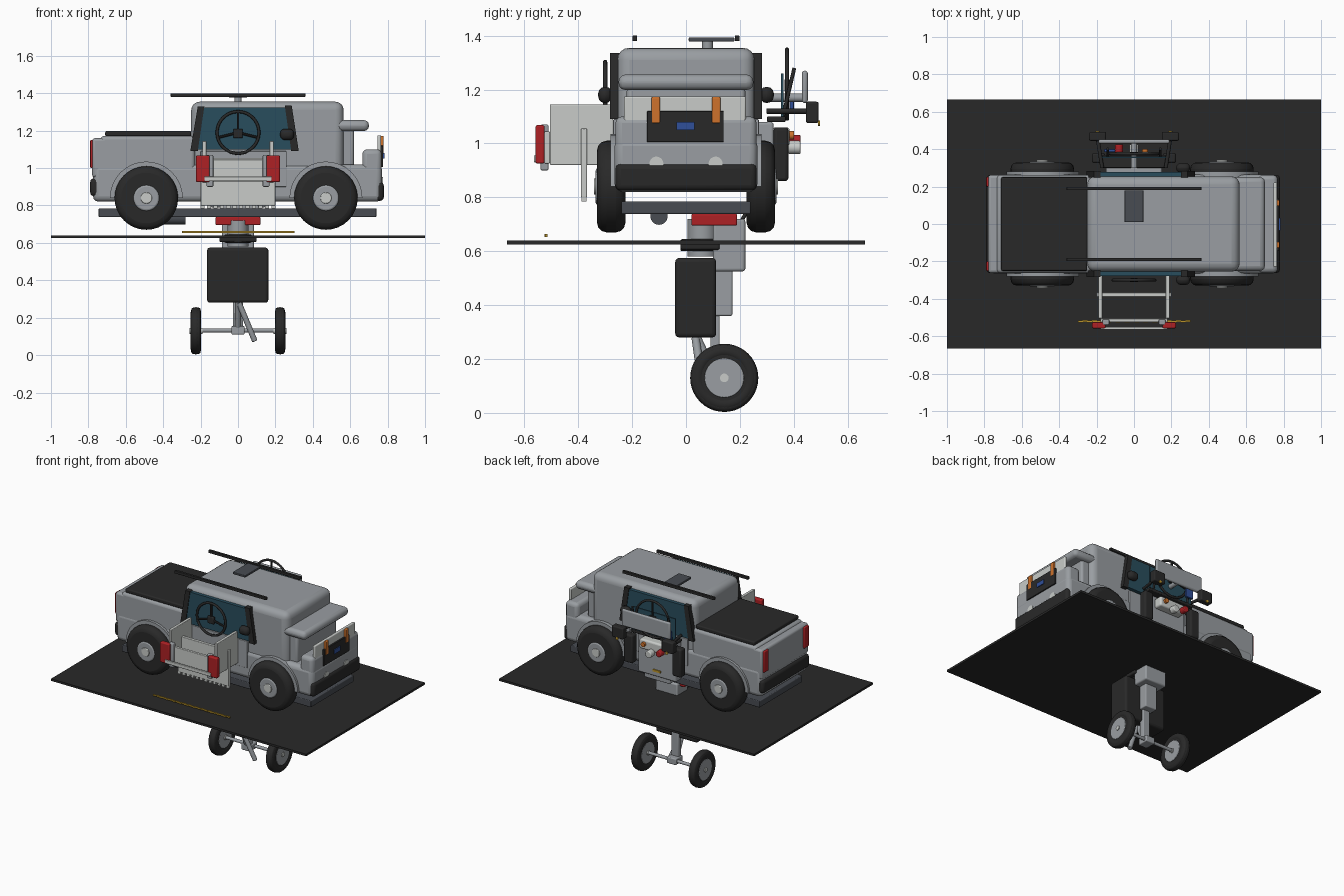
import bpy, bmesh, math
from mathutils import Vector, Matrix

if "Cube" in bpy.data.objects:
    bpy.data.objects.remove(bpy.data.objects["Cube"])


def material(name, r, g, b):
    m = bpy.data.materials.new(name)
    m.use_nodes = True
    m.diffuse_color = (r, g, b, 1)
    m.node_tree.nodes["Principled BSDF"].inputs["Base Color"].default_value = (r, g, b, 1)
    return m


GREY = material("body grey", .32, .34, .36)
DARK = material("near black", .022, .022, .022)
STEEL = material("dark steel", .065, .072, .085)
WHITE = material("pale white", .58, .6, .58)
RED = material("red", .42, .015, .018)
TEAL = material("teal glass", .022, .075, .11)
ORANGE = material("orange", .62, .17, .025)
BLUE = material("blue", .03, .08, .32)
YELLOW = material("yellow", .5, .3, .025)


def finish(name, bm, mat, bevel=0, segments=3):
    mesh = bpy.data.meshes.new(name)
    bm.to_mesh(mesh)
    bm.free()
    ob = bpy.data.objects.new(name, mesh)
    bpy.context.scene.collection.objects.link(ob)
    mesh.materials.append(mat)
    if bevel:
        mod = ob.modifiers.new("rounded edges", "BEVEL")
        mod.width, mod.segments = bevel, segments
        mod.limit_method = "ANGLE"
    bpy.ops.object.select_all(action="DESELECT")
    ob.select_set(True)
    bpy.context.view_layer.objects.active = ob
    bpy.ops.object.shade_smooth_by_angle(angle=math.radians(35))
    return ob


def box(name, mat, x, y, z, bevel=0, segments=3):
    """Box from three (low, high) ranges."""
    bm = bmesh.new()
    bmesh.ops.create_cube(bm, size=1)
    for v in bm.verts:
        v.co = Vector([(a + b) / 2 + c * (b - a) for (a, b), c in zip((x, y, z), v.co)])
    return finish(name, bm, mat, bevel, segments)


def rod(name, mat, start, end, r, bevel=0, sides=32, cut=None):
    a, b = Vector(start), Vector(end)
    bm = bmesh.new()
    bmesh.ops.create_cone(bm, cap_ends=True, segments=sides, radius1=r, radius2=r, depth=(b - a).length)
    turn = (b - a).to_track_quat("Z", "Y").to_matrix().to_4x4()
    bm.transform(Matrix.Translation((a + b) / 2) @ turn)
    if cut is not None:
        bmesh.ops.bisect_plane(bm, geom=bm.verts[:] + bm.edges[:] + bm.faces[:],
                               plane_co=(0, 0, cut), plane_no=(0, 0, 1), clear_inner=True)
    return finish(name, bm, mat, bevel)


def ring(name, mat, centre, radius, tube, axis="Y"):
    """Ring facing along the given axis."""
    bpy.ops.mesh.primitive_torus_add(location=centre, major_radius=radius, minor_radius=tube,
                                     major_segments=40, minor_segments=12)
    ob = bpy.context.object
    ob.name = name
    ob.rotation_euler = (math.pi / 2, 0, 0) if axis == "Y" else (0, math.pi / 2, 0)
    ob.data.materials.append(mat)
    bpy.ops.object.shade_smooth()


def panel(name, mat, points, y, thick):
    """Flat x-z outline given thickness along y."""
    bm = bmesh.new()
    face = bm.faces.new([bm.verts.new((x, y - thick / 2, z)) for x, z in points])
    out = bmesh.ops.extrude_face_region(bm, geom=[face])["geom"]
    bmesh.ops.translate(bm, vec=(0, thick, 0), verts=[v for v in out if isinstance(v, bmesh.types.BMVert)])
    bmesh.ops.recalc_face_normals(bm, faces=bm.faces)
    return finish(name, bm, mat)


# Base plate and vehicle shell
box("base_plate", DARK, (-1, 1), (-.665, .665), (.625, .64))
box("chassis", STEEL, (-.745, .74), (-.24, .24), (.738, .785), .005)
box("lower_body", GREY, (-.775, .77), (-.265, .265), (.82, 1.02), .03)
box("rear_bed", GREY, (-.735, -.23), (-.262, .262), (.85, 1.172), .02)
box("rear_wall", GREY, (-.78, -.7), (-.262, .262), (.95, 1.16), .015)
box("bed_cover", DARK, (-.71, -.25), (-.25, .25), (1.17, 1.198), .008)
box("cab", GREY, (-.25, .565), (-.255, .255), (.84, 1.355), .045, 4)
box("front_cowl", GREY, (.5, .70), (-.25, .25), (1.198, 1.256), .026)
box("cowl_post", GREY, (.54, .62), (-.22, .22), (.98, 1.21), .015)
box("front_wall", GREY, (.665, .768), (-.262, .262), (.9, 1.1), .025)
box("front_bumper", DARK, (.72, .78), (-.262, .262), (.825, .925), .02)
box("rear_bumper", DARK, (-.79, -.73), (-.262, .262), (.85, .945), .02)

# Front fittings
box("grille", DARK, (.76, .776), (-.145, .14), (1.005, 1.12), .003)
box("front_badge", BLUE, (.775, .782), (-.035, .032), (1.05, 1.08))
box("headlight_panel", WHITE, (.745, .765), (-.23, .222), (1.075, 1.175), .006)
for s in (-1, 1):
    box("orange_lamp", ORANGE, (.76, .778), (s * .112 - .016, s * .112 + .016), (1.075, 1.172), .005)
    rod("bumper_lamp", WHITE, (.75, s * .11, .925), (.774, s * .11, .925), .026)
    box("tail_lamp", RED, (-.79, -.772), (s * .225 - .026, s * .225 + .026), (1.0, 1.15), .006)
    # Roof rails, windows, pillars and mirrors
    box("roof_rail", DARK, (-.36, .36), (s * .19 - .009, s * .19 + .009), (1.38, 1.4), .003)
    panel("side_window", TEAL, [(-.24, 1.1), (.3, 1.1), (.26, 1.325), (-.19, 1.325)], s * .266, .024)
    panel("rear_pillar", DARK, [(-.255, 1.09), (-.215, 1.09), (-.18, 1.33), (-.215, 1.33)], s * .265, .035)
    panel("front_pillar", DARK, [(.285, 1.09), (.325, 1.09), (.287, 1.335), (.25, 1.335)], s * .265, .035)
    box("door_panel", GREY, (-.2, .26), (s * .262 - .008, s * .262 + .008), (.9, 1.09), .003)
    box("mirror", DARK, (.225, .3), (s * .3 - .026, s * .3 + .026), (1.15, 1.21), .025)
    # Road wheels
    for x in (-.49, .47):
        rod("fender", GREY, (x, s * .2, .84), (x, s * .28, .84), .195, .01, cut=.84)
        rod("tyre", DARK, (x, s * .225, .84), (x, s * .33, .84), .17, .035)
        rod("rim", GREY, (x, s * .3, .84), (x, s * .335, .84), .07, .01)
        rod("hub", WHITE, (x, s * .33, .84), (x, s * .342, .84), .03, .004)

box("roof_hatch", STEEL, (-.05, .05), (.01, .18), (1.378, 1.393), .004)
rod("roof_hatch_post", GREY, (0, .08, 1.35), (0, .08, 1.385), .02)

# Open cargo frame on the front side
for s in (-1, 1):
    box("cargo_side", WHITE, (s * .18 - .011, s * .18 + .011), (-.505, -.27), (.92, 1.145), .004)
    box("cargo_lamp", RED, (s * .188 - .036, s * .188 + .036), (-.558, -.525), (.925, 1.068), .007)
    box("lamp_bracket", GREY, (s * .15 - .018, s * .15 + .018), (-.54, -.51), (.9, 1.07), .006)
box("cargo_tailgate", WHITE, (-.18, .18), (-.525, -.505), (.925, 1.045), .004)
box("cargo_cross_bar", WHITE, (-.18, .18), (-.565, -.55), (.93, .955), .004)
box("cargo_flap", WHITE, (-.2, .2), (-.39, -.367), (.8, 1.055), .004)
for i in range(12):
    x = -.19 + i * .0345
    box("flap_tooth", WHITE, (x - .011, x + .011), (-.388, -.369), (.785, .803))

# Steering rings
for y, z, r in ((-.3, 1.19, .112), (.375, 1.22, .128)):
    ring("steering_ring", DARK, (0, y, z), r, .008)
    box("steering_hub", DARK, (-.025, .025), (y - .01, y + .01), (z - .03, z + .02), .006)
    for dx, dz in ((-1, -.25), (1, -.25), (0, 1)):
        rod("steering_spoke", DARK, (0, y, z), (dx * r * .95, y, z + dz * r * .95), .007, sides=10)

# Yellow chain on the plate
for i in range(24):
    x = -.3 + i * .025
    box("chain_link", YELLOW, (x, x + .026), (-.526 + i % 2 * .003, -.517 + i % 2 * .003), (.653, .663))

# Equipment on the back side
box("console", GREY, (-.15, .15), (.26, .325), (.79, 1.08), .01)
box("console_face", WHITE, (-.1, .1), (.32, .385), (.99, 1.06), .012)
box("console_step", GREY, (-.09, .11), (.24, .31), (.755, .8), .006)
box("glass_screen", TEAL, (-.17, .17), (.352, .362), (1.09, 1.26))
box("screen_support", DARK, (-.18, .18), (.3, .37), (1.08, 1.1), .005)
box("display_panel", GREY, (-.19, .19), (.43, .452), (1.15, 1.27), .01)
rod("display_arm", GREY, (0, .3, 1.17), (0, .435, 1.17), .016)
box("blue_switch", BLUE, (-.16, -.1), (.385, .4), (1.12, 1.18), .004)
rod("red_valve", RED, (-.08, .38, 1.01), (-.08, .425, 1.01), .022, .005)
rod("orange_valve", ORANGE, (.06, .38, 1.03), (.06, .4, 1.03), .016)
rod("white_valve", WHITE, (0, .38, .985), (0, .425, .985), .025, .006)
box("yellow_tag", YELLOW, (-.03, .03), (.325, .332), (.825, .84))
for s in (-1, 1):
    box("equipment_case", DARK, (s * .19 - .035, s * .19 + .035), (.325, .38), (.86, 1.06), .012)
    box("lamp_housing", DARK, (s * .195 - .045, s * .195 + .045), (.445, .492), (1.075, 1.155), .008)
    rod("lamp_bulb", YELLOW, (s * .195, .49, 1.075), (s * .195, .497, 1.075), .01)
    rod("lamp_arm", DARK, (s * .17, .3, 1.12), (s * .195, .46, 1.12), .01, sides=12)
    rod("hand_lever", DARK, (s * .14, .36, 1.1), (s * .14, .402, 1.28), .007, sides=12)

# Link between the shell and the lower carriage
box("red_block", RED, (-.12, .12), (.02, .19), (.695, .738), .006)
rod("neck", GREY, (0, .06, .58), (0, .06, .72), .055)
rod("collar", DARK, (0, .052, .6), (0, .052, .645), .073, .008)
box("collar_plate", DARK, (-.1, .1), (-.02, .125), (.605, .636), .008)
rod("muffler", STEEL, (-.4, -.1, .73), (-.28, -.1, .73), .032)
rod("slanted_strut", DARK, (.06, .14, .6), (.06, .225, .745), .007)

# Lower carriage
box("carriage_case", DARK, (-.165, .162), (-.04, .112), (.28, .575), .015)
box("battery_box", GREY, (-.085, .085), (.1, .22), (.525, .72), .01)
box("battery_neck", GREY, (-.045, .045), (.105, .172), (.36, .53), .006)
box("carriage_latch", DARK, (-.03, .03), (.11, .135), (.42, .495), .006)
box("column", GREY, (-.028, .028), (.09, .125), (.14, .37), .006)
box("axle_block", GREY, (-.035, .035), (.085, .165), (.11, .155), .006)
rod("axle", GREY, (-.24, .142, .132), (.24, .142, .132), .011)
rod("prop_stand", GREY, (.005, .035, .28), (.09, .065, .075), .015, .004)
rod("fork_brace", GREY, (0, .035, .29), (0, .1, .15), .016)
for s in (-1, 1):
    ring("carriage_tyre", DARK, (s * .225, .142, .13), .098, .0285, "X")
    rod("carriage_tread", DARK, (s * .2, .142, .13), (s * .25, .142, .13), .124, .012)
    rod("carriage_rim", GREY, (s * .198, .142, .13), (s * .2525, .142, .13), .073, .003)
    rod("carriage_hub", WHITE, (s * .19, .142, .13), (s * .258, .142, .13), .016)
